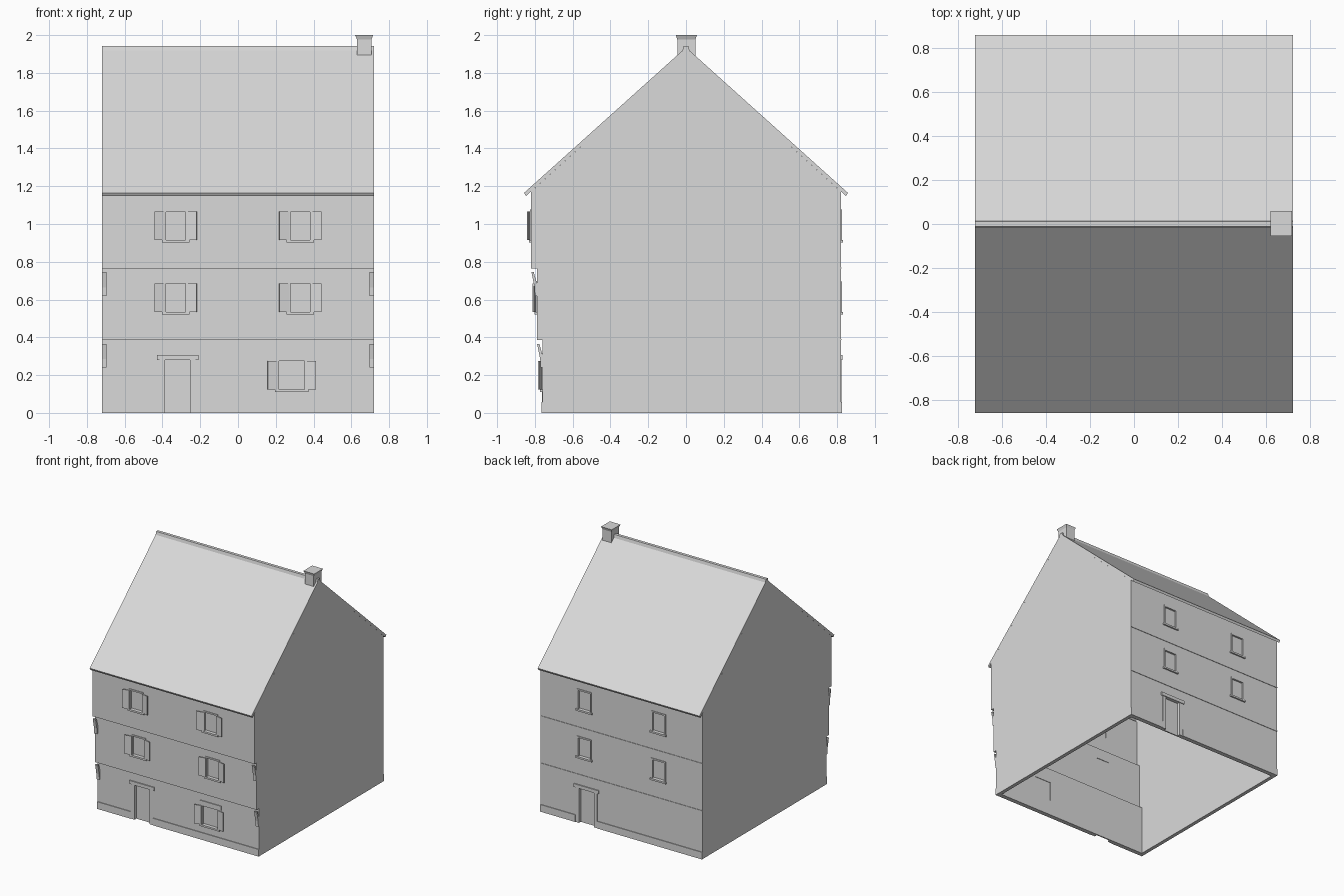
import bpy, bmesh, math
from mathutils import Vector, Matrix

if "Cube" in bpy.data.objects:
    bpy.data.objects.remove(bpy.data.objects["Cube"], do_unlink=True)

GREY = (0.7, 0.7, 0.7, 1)
plaster = bpy.data.materials.new("light_grey")
plaster.use_nodes = True
plaster.diffuse_color = GREY
plaster.node_tree.nodes["Principled BSDF"].inputs["Base Color"].default_value = GREY

W = 0.72      # half width of the house
T = 0.03      # wall thickness
BACK = 0.82   # rear wall plane


def finish(name, bm):
    bmesh.ops.recalc_face_normals(bm, faces=bm.faces)
    mesh = bpy.data.meshes.new(name)
    bm.to_mesh(mesh)
    bm.free()
    mesh.materials.append(plaster)
    obj = bpy.data.objects.new(name, mesh)
    bpy.context.collection.objects.link(obj)
    return obj


def box(name, x, y, z):
    bm = bmesh.new()
    bmesh.ops.create_cube(bm, size=1)
    for v in bm.verts:
        v.co = Vector([(r[0] + r[1]) / 2 + c * abs(r[1] - r[0]) for r, c in zip((x, y, z), v.co)])
    return finish(name, bm)


def prism(name, profile, x0, x1):
    """Extrude a (y, z) profile along x."""
    bm = bmesh.new()
    face = bm.faces.new([bm.verts.new((x0, y, z)) for y, z in profile])
    ext = bmesh.ops.extrude_face_region(bm, geom=[face])
    moved = [g for g in ext["geom"] if isinstance(g, bmesh.types.BMVert)]
    bmesh.ops.translate(bm, verts=moved, vec=(x1 - x0, 0, 0))
    return finish(name, bm)


def wall(name, outer, side, z0, z1, holes):
    """Wall slab with rectangular openings (x0, x1, z0, z1)."""
    xs = sorted({-W + T, W - T, *[v for h in holes for v in h[:2]]})
    zs = sorted({z0, z1, *[v for h in holes for v in h[2:]]})
    bm = bmesh.new()
    grid = {(x, z): bm.verts.new((x, outer, z)) for x in xs for z in zs}
    for xa, xb in zip(xs, xs[1:]):
        for za, zb in zip(zs, zs[1:]):
            cx, cz = (xa + xb) / 2, (za + zb) / 2
            if not any(h[0] < cx < h[1] and h[2] < cz < h[3] for h in holes):
                bm.faces.new([grid[p] for p in ((xa, za), (xb, za), (xb, zb), (xa, zb))])
    ext = bmesh.ops.extrude_face_region(bm, geom=bm.faces[:])
    moved = [g for g in ext["geom"] if isinstance(g, bmesh.types.BMVert)]
    bmesh.ops.translate(bm, verts=moved, vec=(0, -side * T, 0))
    bmesh.ops.dissolve_limit(bm, angle_limit=0.01, verts=bm.verts[:], edges=bm.edges[:])
    finish(name, bm)


def shutter(name, hinge, direction, plane, z0, z1):
    """Open shutter swung slightly off the front wall."""
    obj = box(name, (0, direction * 0.056), (-0.007, 0), (z0, z1))
    obj.data.transform(Matrix.Translation((hinge, plane - 0.004, 0))
                       @ Matrix.Rotation(-direction * math.radians(12), 4, "Z"))


def window(label, cx, half, z0, z1, plane, side, shutters):
    """Recessed pane with frame, sill and optional shutters; returns its opening."""
    a, b = cx - half, cx + half
    out = plane + side * 0.005
    inside = plane - side * 0.01
    box(label + "_pane", (a, b), (plane - side * 0.016, plane - side * 0.026), (z0, z1))
    for tag, x in (("left", b), ("right", a)):
        box(f"{label}_jamb_{tag}", (x - 0.006, x + 0.006), (inside, out), (z0, z1))
    box(label + "_head", (a - 0.006, b + 0.006), (inside, out), (z1 - 0.006, z1 + 0.006))
    box(label + "_sill", (a - 0.014, b + 0.014), (inside, plane + side * 0.012), (z0 - 0.014, z0))
    if shutters:
        shutter(label + "_shutter_left", b, 1, plane, z0, z1 - 0.004)
        shutter(label + "_shutter_right", a, -1, plane, z0, z1 - 0.004)
    return a, b, z0, z1


def door(label, cx, plane, side):
    """Recessed door with jambs, lintel and a plinth broken around it."""
    a, b = cx - 0.066, cx + 0.066
    inside, out = plane - side * 0.01, plane + side * 0.006
    box(label, (a, b), (plane - side * 0.02, plane - side * 0.03), (0, 0.28))
    for tag, x0, x1 in (("left", b, b + 0.03), ("right", a - 0.03, a)):
        box(f"{label}_jamb_{tag}", (x0, x1), (inside, plane + side * 0.003), (0, 0.28))
    box(label + "_lintel", (a - 0.044, b + 0.044), (inside, plane + side * 0.009), (0.28, 0.307))
    box(label + "_plinth_right", (-W, a - 0.032), (inside, out), (0, 0.057))
    box(label + "_plinth_left", (b + 0.032, W), (inside, out), (0, 0.057))
    return a, b, 0, 0.28


# Storeys: the front steps outwards, the back stays flush
storeys = [("ground", -0.76, 0, 0.385), ("first", -0.79, 0.385, 0.765), ("second", -0.82, 0.765, 1.172)]
for floor, front, z0, z1 in storeys:
    front_holes, back_holes = [], []
    if floor == "ground":
        front_holes.append(door("front_door", -0.32, front, -1))
        back_holes.append(door("back_door", 0.31, BACK, 1))
        front_holes.append(window("ground_window", 0.285, 0.074, 0.124, 0.28, front, -1, True))
        box("ground_window_lintel", (0.195, 0.385), (front - 0.007, front + 0.01), (0.28, 0.315))
    else:
        base = z0 + 0.15
        for tag, x in (("left", 0.33), ("right", -0.33)):
            front_holes.append(window(f"{floor}_front_window_{tag}", x, 0.058,
                                      base, base + 0.155, front, -1, True))
            back_holes.append(window(f"{floor}_back_window_{tag}", x, 0.058,
                                     base, base + 0.155, BACK, 1, False))
        # Soffit under the overhang
        box(floor + "_soffit", (-W + T, W - T), (front, front + 0.06), (z0, z0 + 0.012))
        # Fine string course on the back
        box(floor + "_back_course", (-W, W), (BACK - 0.01, BACK + 0.004), (z0, z0 + 0.006))
    wall(floor + "_front_wall", front, -1, z0, z1, front_holes)
    wall(floor + "_back_wall", BACK, 1, z0, z1, back_holes)

# Gable walls follow the stepped front
gable = [(BACK, 0), (BACK, 1.172), (0, 1.91), (-0.82, 1.172)]
for floor, front, z0, z1 in reversed(storeys):
    gable += [(front, z1), (front, z0)]
del gable[4]
for tag, s in (("left", 1), ("right", -1)):
    prism("gable_wall_" + tag, gable, s * (W - T), s * W)
    # Slanted braces beneath each overhang
    for floor, front, z0, z1 in storeys[:2]:
        brace = [(front + 0.002, z1 - 0.145), (front + 0.002, z1 - 0.085), (front - 0.016, z1 - 0.02),
                 (front - 0.028, z1 - 0.02), (front - 0.012, z1 - 0.1), (front - 0.01, z1 - 0.145)]
        prism(f"{floor}_brace_{tag}", brace, s * (W - 0.025), s * W)

# Roof slab and ridge cap
prism("roof", [(-0.857, 1.165), (0, 1.935), (0.857, 1.165),
               (0.847, 1.148), (0, 1.91), (-0.847, 1.148)], -W, W)
prism("ridge_cap", [(-0.02, 1.912), (-0.012, 1.943), (0.012, 1.943), (0.02, 1.912)], -W, W)

# Chimney with a flared cap
CX = 0.668
box("chimney_stack", (CX - 0.038, CX + 0.038), (-0.046, 0.05), (1.885, 1.98))
cap = box("chimney_cap", (CX - 0.048, CX + 0.048), (-0.054, 0.058), (1.978, 2.0))
for v in cap.data.vertices:
    if v.co.z < 1.99:
        v.co.x = CX + (v.co.x - CX) * 0.8
        v.co.y *= 0.86
